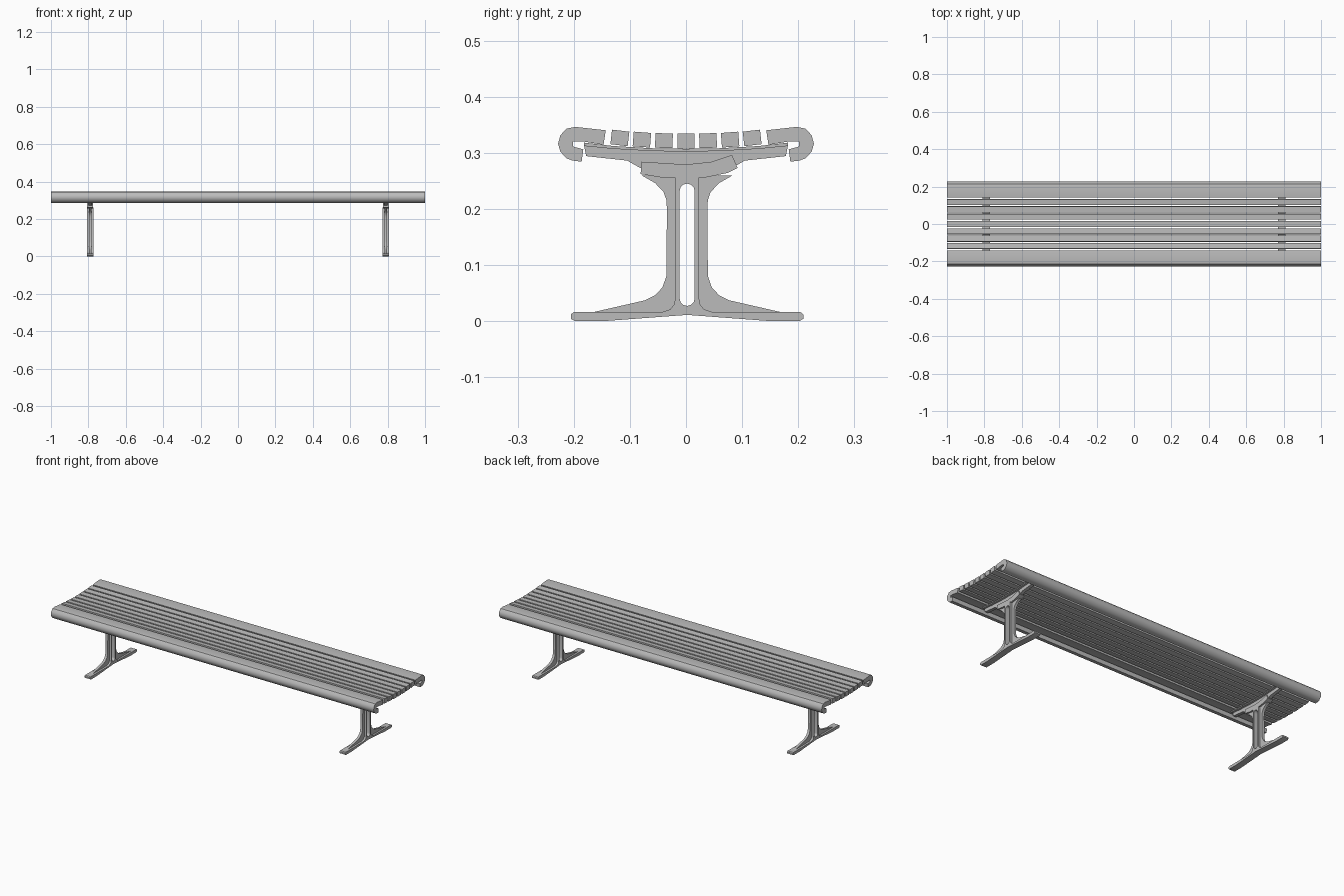
import bpy, bmesh, math

cube = bpy.data.objects.get("Cube")
if cube:
    bpy.data.objects.remove(cube, do_unlink=True)

grey = bpy.data.materials.new("grey metal")
grey.use_nodes = True
colour = (0.5, 0.5, 0.5, 1)
grey.diffuse_color = colour
grey.node_tree.nodes["Principled BSDF"].inputs["Base Color"].default_value = colour


def extrude(name, profile, width, x=0, y=0, mirror=False):
    """Extrude a (y, z) profile along x, optionally mirrored in y."""
    bm = bmesh.new()
    face = bm.faces.new([bm.verts.new((-width / 2, py, pz)) for py, pz in profile])
    out = bmesh.ops.extrude_face_region(bm, geom=[face])
    moved = [v for v in out["geom"] if isinstance(v, bmesh.types.BMVert)]
    bmesh.ops.translate(bm, verts=moved, vec=(width, 0, 0))
    if mirror:  # drop walls on the mirror plane
        inner = [f for f in bm.faces if all(abs(v.co.y) < 1e-6 for v in f.verts)]
        bmesh.ops.delete(bm, geom=inner, context='FACES')
    bmesh.ops.recalc_face_normals(bm, faces=bm.faces)
    mesh = bpy.data.meshes.new(name)
    bm.to_mesh(mesh)
    bm.free()
    mesh.materials.append(grey)
    ob = bpy.data.objects.new(name, mesh)
    bpy.context.collection.objects.link(ob)
    ob.location = (x, y, 0)
    if mirror:
        mod = ob.modifiers.new("Mirror", 'MIRROR')
        mod.use_axis = (False, True, False)
    bpy.ops.object.select_all(action='DESELECT')
    ob.select_set(True)
    bpy.context.view_layer.objects.active = ob
    bpy.ops.object.shade_smooth_by_angle(angle=math.radians(35))
    return ob


# Rolled edge slats, front and back
rolled = [(-.143, .340), (-.197, .346), (-.213, .343), (-.224, .331), (-.228, .316),
          (-.224, .302), (-.213, .290), (-.202, .286), (-.186, .284), (-.183, .306),
          (-.201, .311), (-.201, .320), (-.182, .320), (-.147, .314)]
for name, side in (("front_edge_slat", 1), ("back_edge_slat", -1)):
    extrude(name, [(side * y, z) for y, z in rolled], 2)

# Inner slats, tilted to follow the dished seat
for i in range(-3, 4):
    cy, cz = i * .0393, .321 + .0006 * i * i
    a = math.radians(2.2 * i)
    corners = [(-.0155, -.013), (.0155, -.013), (.0155, .013), (-.0155, .013)]
    extrude(f"slat_{i + 4}",
            [(cy + u * math.cos(a) - v * math.sin(a), cz + u * math.sin(a) + v * math.cos(a))
             for u, v in corners], 2)

# Half outline of the rounded slot in the column, from top to bottom
arc = [math.radians(d) for d in (90, 60, 30, 0)]
slot = [(.0135 * math.cos(t), .2315 + .0135 * math.sin(t)) for t in arc]
slot += [(y, .272 - z) for y, z in reversed(slot)]

# Half outlines of foot with column, and of the thin fin around them
body = [(0, .011), (.148, 0), (.2, 0), (.207, .004), (.207, .012), (.202, .016),
        (.045, .016), (.03, .021), (.023, .03), (.021, .042), (.021, .26), (0, .26)] + slot
fin = [(0, .012), (.165, .012), (.167, .016), (.075, .037), (.057, .046), (.044, .06),
       (.037, .08), (.036, .2), (.037, .216), (.042, .23), (.057, .246), (.08, .259),
       (0, .262)] + slot

# Seat bracket: top flange and web, half outlines
flange = [(0, .307), (.06, .308), (.13, .312), (.182, .318), (.182, .312),
          (.13, .307), (.06, .303), (0, .302)]
web = [(0, .304), (.06, .305), (.13, .309), (.182, .314), (.178, .294), (.105, .286),
       (.08, .272), (.05, .27), (0, .27)]
saddle = [(-.079, .284), (-.081, .262), (-.038, .255), (.035, .256), (.074, .264),
          (.092, .273), (.082, .296), (.046, .284), (0, .279), (-.047, .282)]

for side, x in (("right", -.79), ("left", .79)):
    extrude(side + "_foot_and_column", body, .036, x, .002, True)
    extrude(side + "_leg_fin", fin, .014, x, .002, True)
    extrude(side + "_bracket_flange", flange, .042, x, 0, True)
    extrude(side + "_bracket_web", web, .018, x, 0, True)
    extrude(side + "_saddle", saddle, .032, x)
